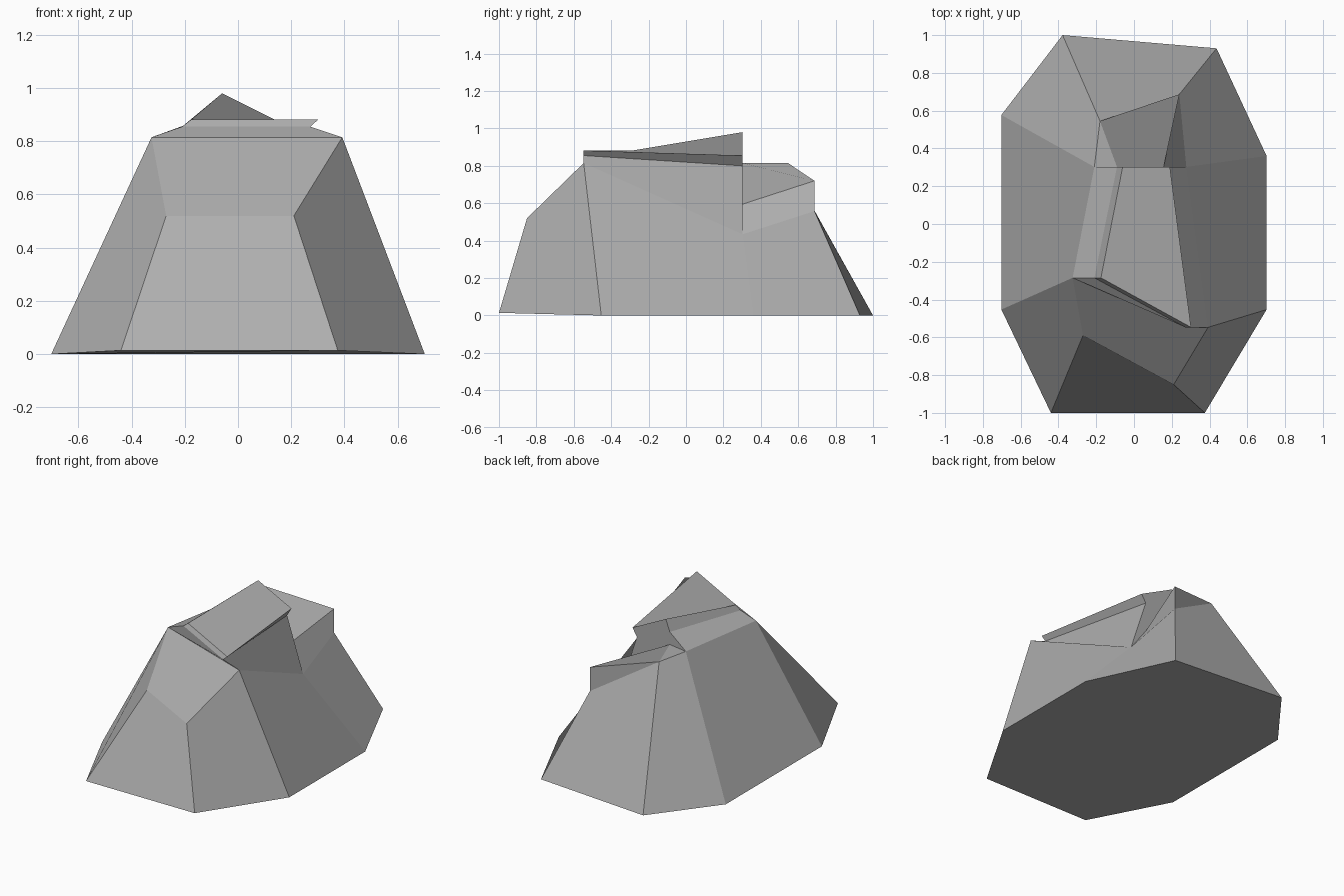
import bpy
import bmesh

cube = bpy.data.objects.get("Cube")
if cube:
    bpy.data.objects.remove(cube, do_unlink=True)

stone = bpy.data.materials.new("grey_stone")
stone.use_nodes = True
grey = (0.42, 0.42, 0.42, 1)
stone.diffuse_color = grey
stone.node_tree.nodes["Principled BSDF"].inputs["Base Color"].default_value = grey

bm = bmesh.new()


def points(*coords):
    return [bm.verts.new(co) for co in coords]


def bridge(lower, upper, closed=False):
    """Join two rows of points with quads that fold from lower right to upper left."""
    count = len(lower)
    for i in range(count if closed else count - 1):
        j = (i + 1) % count
        bm.faces.new((lower[j], upper[j], upper[i], lower[i]))


# Footprint of the rock and its broken shoulder line, both counter-clockwise
foot = points((-.44, -1, .014), (.375, -1, .014), (.702, -.453, 0), (.702, .36, 0),
              (.437, .93, 0), (-.378, 1, 0), (-.702, .577, 0), (-.702, -.453, 0))
shoulder = points((-.27, -.59, .52), (.21, -.85, .52), (.392, -.547, .815), (.277, .302, .434),
                  (.24, .687, .558), (-.18, .545, .815), (-.21, .302, .8), (-.325, -.285, .815))
bm.faces.new(foot)
bridge(foot, shoulder, closed=True)
nose_left, nose_right, front_right, notch_right, back_right, back_left, notch_left, front_left = shoulder

# Sloping brow above the nose
bridge((nose_left, nose_right), (front_left, front_right))

# Tilted slab on top: lower edge, then upper edge, open towards the back
slab_low = points((-.09, .302, .9), (-.21, -.285, .855), (.272, -.547, .855), (.157, .302, .8))
slab_top = points((-.06, .302, .98), (-.175, -.285, .882), (.302, -.547, .882), (.19, .302, .855))
bridge((notch_left, front_left, front_right, notch_right), slab_low)
bridge(slab_low, slab_top)
peak, top_left, top_right, top_back = slab_top
bm.faces.new((top_left, top_right, top_back, peak))

# Rear ledge below the slab
crest, ledge_left, ledge_right = points((.24, .687, .72), (-.09, .302, .815), (.157, .302, .595))
bridge((notch_right, back_right), (ledge_right, crest))
bm.faces.new((crest, back_left, ledge_left, ledge_right))
bm.faces.new((back_right, back_left, crest))
bm.faces.new((back_left, notch_left, ledge_left))

# Upright break between ledge and slab
bm.faces.new((notch_left, slab_low[0], peak, top_back, slab_low[-1],
              notch_right, ledge_right, ledge_left))

bmesh.ops.recalc_face_normals(bm, faces=bm.faces[:])
mesh = bpy.data.meshes.new("rock")
bm.to_mesh(mesh)
bm.free()
mesh.materials.append(stone)
rock = bpy.data.objects.new("rock", mesh)
bpy.context.collection.objects.link(rock)
